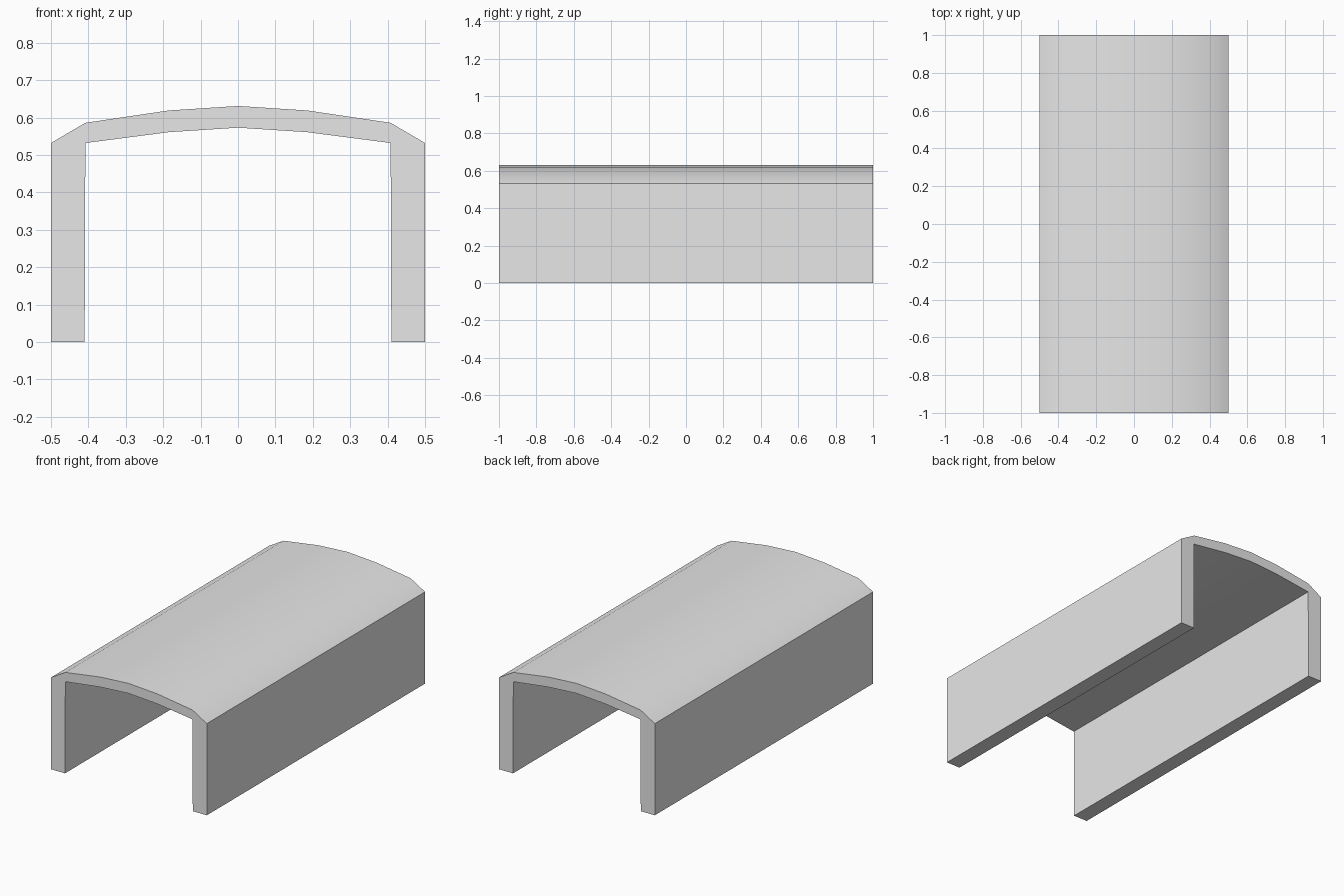
import bpy
import bmesh
import math
from mathutils import Vector

cube = bpy.data.objects.get("Cube")
if cube:
    bpy.data.objects.remove(cube, do_unlink=True)

# Plain grey surface
grey = bpy.data.materials.new("plain_grey")
grey.use_nodes = True
colour = (0.8, 0.8, 0.8, 1.0)
grey.diffuse_color = colour
grey.node_tree.nodes["Principled BSDF"].inputs["Base Color"].default_value = colour

# Right half of the arch section, from foot to crown
LENGTH = 2.0
outer = [(0.5, 0.0), (0.5, 0.532), (0.408, 0.586), (0.185, 0.619), (0.0, 0.631)]
inner = [(0.41, 0.0), (0.408, 0.532), (0.185, 0.561), (0.0, 0.573)]


def full_arch(half):
    """Mirror a half curve across x = 0, sharing the crown point."""
    return half + [(-x, z) for x, z in reversed(half[:-1])]


section = full_arch(outer) + full_arch(inner)[::-1]

# Extrude the section along the length of the arch
bm = bmesh.new()
front = bm.faces.new([bm.verts.new((x, -LENGTH / 2, z)) for x, z in section])
swept = bmesh.ops.extrude_face_region(bm, geom=[front], use_keep_orig=True)
back_verts = [g for g in swept["geom"] if isinstance(g, bmesh.types.BMVert)]
bmesh.ops.translate(bm, verts=back_verts, vec=Vector((0, LENGTH, 0)))
bmesh.ops.recalc_face_normals(bm, faces=bm.faces[:])

mesh = bpy.data.meshes.new("arched_cover")
bm.to_mesh(mesh)
bm.free()
mesh.materials.append(grey)
cover = bpy.data.objects.new("arched_cover", mesh)
bpy.context.collection.objects.link(cover)

# Smooth the curved roof while keeping the wall and end edges sharp
bpy.ops.object.select_all(action="DESELECT")
cover.select_set(True)
bpy.context.view_layer.objects.active = cover
bpy.ops.object.shade_smooth_by_angle(angle=math.radians(30))
